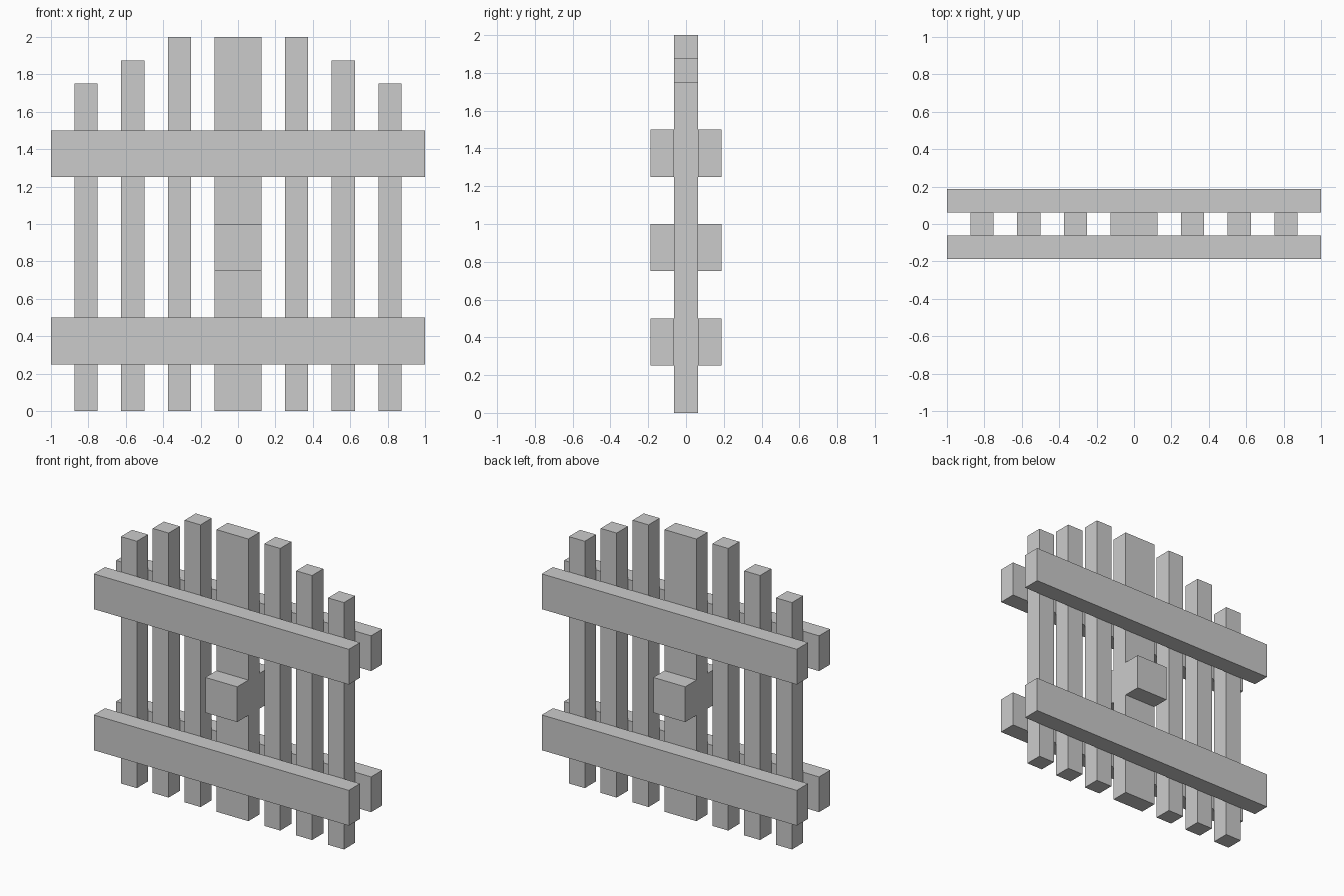
import bpy

if "Cube" in bpy.data.objects:
    bpy.data.objects.remove(bpy.data.objects["Cube"])


def box(name, x, y, z):
    """Axis-aligned box from (min, max) ranges."""
    lo, hi = zip(x, y, z)
    bpy.ops.mesh.primitive_cube_add(size=1, location=[(a + b) / 2 for a, b in zip(lo, hi)])
    ob = bpy.context.object
    ob.name = name
    ob.scale = [b - a for a, b in zip(lo, hi)]
    bpy.ops.object.transform_apply(location=False, rotation=False, scale=True)
    return ob


T = 0.0625   # half thickness of the upright layer
D = 0.1875   # outer face of rails and handles

# Wide middle post
box("center_post", (-0.125, 0.125), (-T, T), (0, 2))

# Narrow slats, stepping down towards the sides
for side, sign in (("left", -1), ("right", 1)):
    for i, (cx, top) in enumerate(((0.3125, 2.0), (0.5625, 1.875), (0.8125, 1.75)), 1):
        c = sign * cx
        box(f"slat_{side}_{i}", (c - T, c + T), (-T, T), (0, top))

# Cross rails and handle blocks on both faces
for face, y in (("front", (-D, -T)), ("back", (T, D))):
    box(f"lower_rail_{face}", (-1, 1), y, (0.25, 0.5))
    box(f"upper_rail_{face}", (-1, 1), y, (1.25, 1.5))
    box(f"handle_{face}", (-0.125, 0.125), y, (0.75, 1.0))
